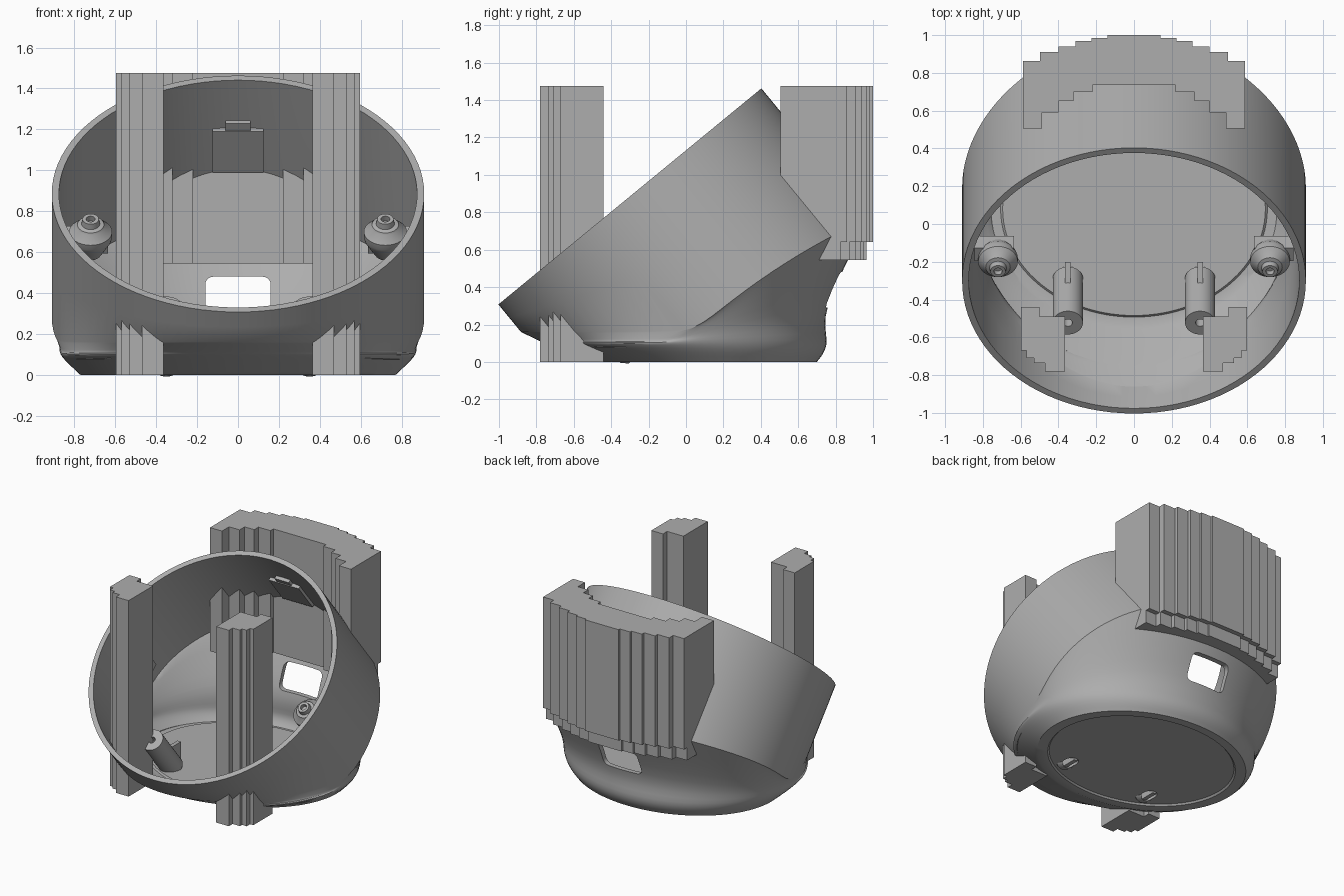
import bpy, bmesh, math
from mathutils import Vector, Matrix

if "Cube" in bpy.data.objects:
    bpy.data.objects.remove(bpy.data.objects["Cube"])

TILT = math.radians(39.4)
C, S = math.cos(TILT), math.sin(TILT)
ROT = Matrix.Rotation(TILT, 4, 'X')
grey = bpy.data.materials.new("plain_grey")
grey.diffuse_color = (0.42, 0.42, 0.42, 1)
grey.use_nodes = True
grey.node_tree.nodes["Principled BSDF"].inputs["Base Color"].default_value = grey.diffuse_color


def finish(name, bm, smooth=True, matrix=None):
    if matrix:
        bm.transform(matrix)
    bmesh.ops.recalc_face_normals(bm, faces=bm.faces)
    me = bpy.data.meshes.new(name)
    bm.to_mesh(me)
    bm.free()
    me.materials.append(grey)
    ob = bpy.data.objects.new(name, me)
    bpy.context.collection.objects.link(ob)
    if smooth:
        shade(ob)
    return ob


def activate(ob):
    bpy.ops.object.select_all(action='DESELECT')
    ob.select_set(True)
    bpy.context.view_layer.objects.active = ob


def shade(ob):
    activate(ob)
    bpy.ops.object.shade_smooth_by_angle(angle=math.radians(30))


def prism(name, outline, z0, z1):
    bm = bmesh.new()
    face = bm.faces.new([bm.verts.new((x, y, z0)) for x, y in outline])
    top = bmesh.ops.extrude_face_region(bm, geom=[face])['geom']
    bmesh.ops.translate(bm, vec=(0, 0, z1 - z0),
                        verts=[v for v in top if isinstance(v, bmesh.types.BMVert)])
    return finish(name, bm, False)


def box(name, center, size, matrix=None):
    bm = bmesh.new()
    bmesh.ops.create_cube(bm, size=1)
    bm.transform(Matrix.Translation(center) @ Matrix.Diagonal((*size, 1)))
    return finish(name, bm, False, matrix)


def lathe(name, profile, origin, n=32):
    # closed solid of revolution whose axis follows the tilted cup
    bm = bmesh.new()
    vs = [bm.verts.new((r, 0, z)) for r, z in profile]
    es = [bm.edges.new(p) for p in zip(vs, vs[1:])]
    bmesh.ops.spin(bm, geom=vs + es, cent=(0, 0, 0), axis=(0, 0, 1),
                   angle=2 * math.pi, steps=n, use_merge=True)
    bmesh.ops.remove_doubles(bm, verts=bm.verts, dist=1e-5)
    return finish(name, bm, True, Matrix.Translation(origin) @ ROT)


def cut(target, cutter):
    cutter.hide_render = True
    mod = target.modifiers.new("cut", 'BOOLEAN')
    mod.operation, mod.solver, mod.object = 'DIFFERENCE', 'EXACT', cutter
    activate(target)
    bpy.ops.object.modifier_apply(modifier=mod.name)
    bpy.data.objects.remove(cutter)


def spline(p, i, t):
    a, b, c, d = (p[max(0, min(len(p) - 1, k))] for k in (i - 1, i, i + 1, i + 2))
    return 0.5 * (2 * b + (c - a) * t + (2 * a - 5 * b + 4 * c - d) * t * t
                  + (3 * b - a - 3 * c + d) * t ** 3)


# cup: tilted cylinder blending into a flat oval foot
def cup_column(a):
    s, c = math.sin(a), math.cos(a)
    back = max(0, c)
    u = 0.91 * c

    def wall(t):
        return Vector((0.91 * s, -0.3 + C * u + S * t, 0.885 + S * u - C * t))
    low = 0.78 + 0.12 * back ** 2
    lim = (0.885 + S * u - 0.16) / C
    t = (low + lim - math.sqrt((low - lim) ** 2 + 0.003)) / 2
    join = wall(t)
    bulge = Vector((0.86 * s, 0.005 + 0.745 * c, 0.09))
    waist = join.lerp(bulge, 0.68) - Vector((0, 0.06 * back, 0))
    foot = Vector((0.77 * s, 0.08 + 0.62 * c, 0))
    pts = [join, waist, bulge, foot]
    col = [wall(0), wall(t * 0.5)]
    for i in range(3):
        col += [spline(pts, i, k / 5) for k in range(5)]
    col.append(foot)
    for f, z in ((0.90, 0), (0.885, 0.012)):
        col.append(Vector((0.77 * f * s, 0.08 + 0.62 * f * c, z)))
    return col


N = 96
bm = bmesh.new()
cols = [[bm.verts.new(p) for p in cup_column(2 * math.pi * k / N)] for k in range(N)]
for k in range(N):
    a, b = cols[k], cols[(k + 1) % N]
    for j in range(len(a) - 1):
        bm.faces.new((a[j], b[j], b[j + 1], a[j + 1]))
bm.faces.new([col[-1] for col in cols])
cup = finish("cup_shell", bm, False)
mod = cup.modifiers.new("wall", 'SOLIDIFY')
mod.thickness, mod.offset = 0.035, -1
activate(cup)
bpy.ops.object.modifier_apply(modifier=mod.name)

# rounded window in the back wall
bm = bmesh.new()
bmesh.ops.create_cube(bm, size=1)
bm.transform(Matrix.Translation((0, 0.85, 0.385)) @ Matrix.Diagonal((0.32, 0.6, 0.19, 1)))
along = [e for e in bm.edges if abs(e.verts[0].co.y - e.verts[1].co.y) > 0.1]
bmesh.ops.bevel(bm, geom=along, offset=0.04, segments=5, affect='EDGES', profile=0.5)
cut(cup, finish("window_cutter", bm, False))

# screw posts on the floor, with holes through the underside
for side in (-1, 1):
    base = Vector((side * 0.35, -0.25, 0))
    bore = [(0, -0.2), (0.05, -0.2), (0.05, 0.28), (0, 0.28)]
    cut(cup, lathe("bore_cutter", bore, base))
    lathe("screw_post", [(0.05, 0.03), (0.08, 0.06), (0.08, 0.43), (0.024, 0.43),
                         (0.024, 0.30), (0.05, 0.30), (0.05, 0.03)], base)
    box("post_rib", (side * 0.35, -0.27, 0.1), (0.03, 0.14, 0.2))
shade(cup)

# stepped support block behind the cup
outer = [(0.587, 0.862), (0.497, 0.91), (0.40, 0.94), (0.31, 0.968), (0.225, 0.985), (0.14, 1.0)]
inner = [(0.587, 0.505), (0.487, 0.59), (0.40, 0.65), (0.32, 0.70), (0.22, 0.735)]


def stairs(steps):
    pts = []
    for i, (x, y) in enumerate(steps):
        pts.append((x, y))
        if i + 1 < len(steps):
            pts.append((steps[i + 1][0], y))
    return pts


def block_outline(inset):
    half = stairs(inner)[::-1] + [(x, y - inset) for x, y in stairs(outer)]
    return half + [(-x, y) for x, y in half[::-1]]


prism("back_support", block_outline(0), 0.64, 1.475)
prism("back_support_foot", block_outline(0.035), 0.545, 0.64)

# stepped front pillars
pillar = [(0.365, -0.49), (0.50, -0.49), (0.50, -0.44), (0.597, -0.44), (0.597, -0.67),
          (0.57, -0.67), (0.57, -0.71), (0.53, -0.71), (0.53, -0.735), (0.47, -0.735),
          (0.47, -0.78), (0.365, -0.78)]
for side in (-1, 1):
    prism("front_pillar", [(side * x, y) for x, y in pillar], 0, 1.475)

# side fittings with a bracket to the wall
knob = [(0, -0.16), (0.05, -0.14), (0.10, -0.05), (0.105, -0.03), (0.105, 0.0), (0.07, 0.035),
        (0.065, 0.045), (0.045, 0.05), (0.04, 0.08), (0.022, 0.08), (0.022, 0.05), (0, 0.05)]
for side in (-1, 1):
    lathe("side_fitting", knob, (side * 0.72, -0.2, 0.70))
    box("side_bracket", (0, 0, 0), (0.21, 0.09, 0.10),
        Matrix.Translation((side * 0.74, -0.13, 0.66)) @ ROT)

# latch pad on the inner back wall
latch = Matrix.Translation((0, -0.3, 0.885)) @ ROT
box("latch_pad", (0, 0.865, -0.43), (0.25, 0.04, 0.26), latch)
box("latch_tab", (0, 0.865, -0.28), (0.12, 0.03, 0.05), latch)
